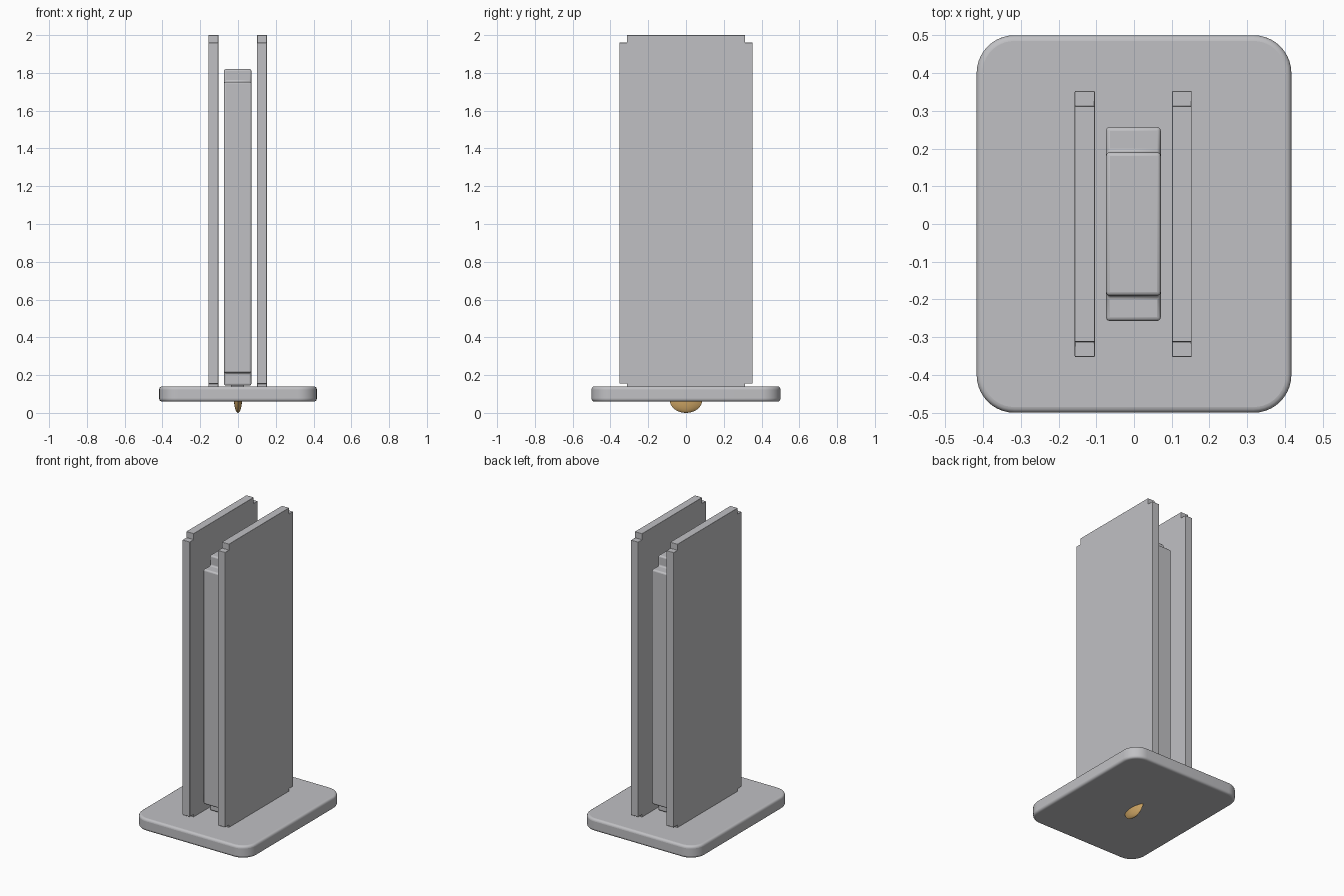
import bpy, bmesh, math

if "Cube" in bpy.data.objects:
    bpy.data.objects.remove(bpy.data.objects["Cube"])


def material(name, rgb):
    m = bpy.data.materials.new(name)
    m.diffuse_color = (*rgb, 1)
    m.use_nodes = True
    m.node_tree.nodes["Principled BSDF"].inputs["Base Color"].default_value = m.diffuse_color
    return m


GREY = material("light grey", (0.53, 0.53, 0.55))
TAN = material("tan", (0.62, 0.38, 0.13))


def finish(name, bm, mat, bevel=0.0, segments=3):
    bmesh.ops.recalc_face_normals(bm, faces=bm.faces)
    mesh = bpy.data.meshes.new(name)
    bm.to_mesh(mesh)
    bm.free()
    mesh.materials.append(mat)
    ob = bpy.data.objects.new(name, mesh)
    bpy.context.collection.objects.link(ob)
    bpy.ops.object.select_all(action='DESELECT')
    ob.select_set(True)
    bpy.context.view_layer.objects.active = ob
    if bevel:
        mod = ob.modifiers.new("soft edges", 'BEVEL')
        mod.width, mod.segments = bevel, segments
        mod.limit_method, mod.angle_limit = 'ANGLE', math.radians(40)
    bpy.ops.object.shade_smooth_by_angle(angle=math.radians(35))
    return ob


def extrude(points, offset):
    """Prism from a closed outline."""
    bm = bmesh.new()
    face = bm.faces.new([bm.verts.new(p) for p in points])
    new = bmesh.ops.extrude_face_region(bm, geom=[face])["geom"]
    bmesh.ops.translate(bm, vec=offset,
                        verts=[v for v in new if isinstance(v, bmesh.types.BMVert)])
    return bm


def notched(name, x0, x1, half_y, z0, z1, dy, dz, bevel):
    """Upright slab in the YZ plane with all four corners cut out in steps."""
    a, b = half_y, half_y - dy
    outline = [(-b, z0), (b, z0), (b, z0 + dz), (a, z0 + dz),
               (a, z1 - dz), (b, z1 - dz), (b, z1), (-b, z1),
               (-b, z1 - dz), (-a, z1 - dz), (-a, z0 + dz), (-b, z0 + dz)]
    bm = extrude([(x0, y, z) for y, z in outline], (x1 - x0, 0, 0))
    return finish(name, bm, GREY, bevel)


# Base plate with rounded corners
R, N = 0.1, 10
corners = []
for i, (sx, sy) in enumerate([(1, 1), (-1, 1), (-1, -1), (1, -1)]):
    for k in range(N + 1):
        t = math.pi / 2 * (i + k / N)
        corners.append((sx * (0.417 - R) + R * math.cos(t),
                        sy * (0.5 - R) + R * math.sin(t), 0.06))
finish("base_plate", extrude(corners, (0, 0, 0.08)), GREY, 0.015, 4)

# Two outer panels
notched("left_panel", -0.157, -0.104, 0.352, 0.115, 2.0, 0.04, 0.04, 0.002)
notched("right_panel", 0.101, 0.153, 0.352, 0.115, 2.0, 0.04, 0.04, 0.002)

# Core block between the panels, raised on a short stem
notched("core_block", -0.074, 0.071, 0.257, 0.145, 1.82, 0.067, 0.067, 0.01)
bm = bmesh.new()
bmesh.ops.create_cube(bm, size=1)
for v in bm.verts:
    v.co = (v.co.x * 0.07 - 0.002, v.co.y * 0.3, 0.12 + v.co.z * 0.08)
finish("core_stem", bm, GREY)

# Pointed tip under the base: lens-shaped sections shrinking downward
bm = bmesh.new()
SEG, RINGS = 16, 8
rings = []
for r in range(RINGS):
    t = r / RINGS * math.pi / 2
    s, z = math.cos(t), 0.07 - 0.07 * math.sin(t)
    ring = []
    for k in range(2 * SEG):
        side = 1 if k < SEG else -1
        y = side * (1 - 2 * (k % SEG) / SEG)
        ring.append(bm.verts.new((side * 0.021 * s * (1 - y * y), 0.087 * s * y, z)))
    rings.append(ring)
apex = bm.verts.new((0, 0, 0))
bm.faces.new(rings[0])
for k in range(2 * SEG):
    n = (k + 1) % (2 * SEG)
    for lo, hi in zip(rings, rings[1:]):
        bm.faces.new((lo[k], lo[n], hi[n], hi[k]))
    bm.faces.new((rings[-1][k], rings[-1][n], apex))
finish("pointed_tip", bm, TAN)
